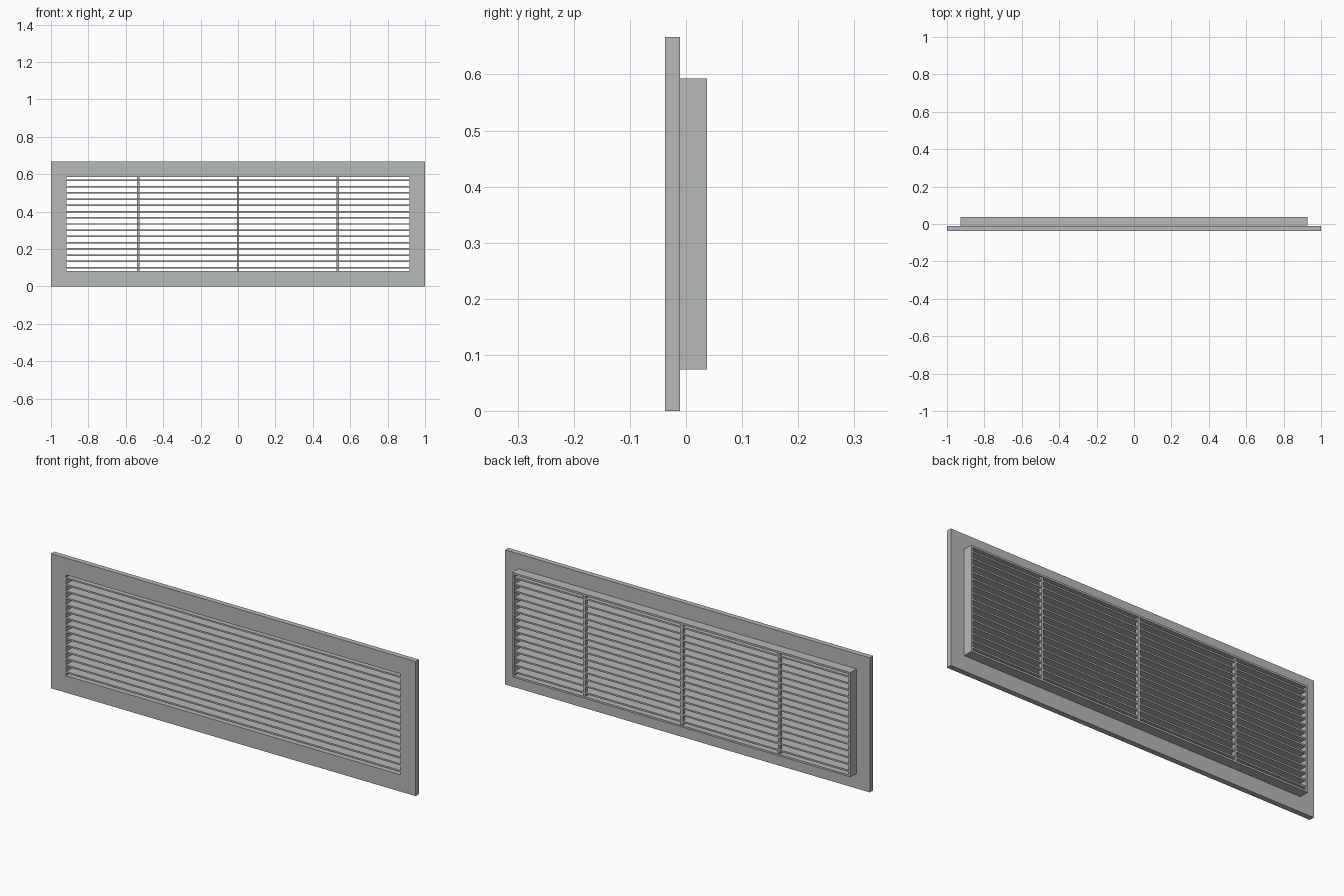
import bpy
import bmesh

if "Cube" in bpy.data.objects:
    bpy.data.objects.remove(bpy.data.objects["Cube"])

# Single painted-metal colour
metal = bpy.data.materials.new("grey_metal")
metal.diffuse_color = (0.47, 0.49, 0.48, 1)
metal.use_nodes = True
metal.node_tree.nodes["Principled BSDF"].inputs["Base Color"].default_value = metal.diffuse_color

W, H = 2.0, 0.667           # face plate size
MID = H / 2                 # centre height
OPEN_X, OPEN_Z = 0.917, 0.25  # half size of the opening
FRONT, STEP, BACK = -0.037, -0.011, 0.037


def finish(name, bm):
    bmesh.ops.recalc_face_normals(bm, faces=bm.faces)
    mesh = bpy.data.meshes.new(name)
    bm.to_mesh(mesh)
    bm.free()
    mesh.materials.append(metal)
    obj = bpy.data.objects.new(name, mesh)
    bpy.context.collection.objects.link(obj)
    return obj


def box(name, x0, x1, y0, y1, z0, z1):
    bm = bmesh.new()
    bmesh.ops.create_cube(bm, size=1)
    for v in bm.verts:
        v.co = (x1 if v.co.x > 0 else x0,
                y1 if v.co.y > 0 else y0,
                z1 if v.co.z > 0 else z0)
    return finish(name, bm)


def ring(name, half_x, half_z, y0, y1):
    """Rectangular frame around the opening."""
    bm = bmesh.new()
    loops = []
    for hx, hz, y in ((half_x, half_z, y0), (half_x, half_z, y1),
                      (OPEN_X, OPEN_Z, y1), (OPEN_X, OPEN_Z, y0)):
        loops.append([bm.verts.new((sx * hx, y, MID + sz * hz))
                      for sx, sz in ((-1, -1), (1, -1), (1, 1), (-1, 1))])
    for k in range(4):
        a, b = loops[k], loops[(k + 1) % 4]
        for i in range(4):
            j = (i + 1) % 4
            bm.faces.new((a[i], a[j], b[j], b[i]))
    return finish(name, bm)


# Face plate and the duct collar behind it
ring("face_plate", W / 2, H / 2, FRONT, STEP)
ring("rear_collar", 0.927, 0.2595, STEP, BACK)

# Horizontal slats
for i in range(15):
    z = MID + (i - 7) / 30
    box(f"slat_{i + 1}", -OPEN_X, OPEN_X, FRONT + 0.001, BACK - 0.004,
        z - 0.004, z + 0.004)

# Vertical support bars threaded through the back of the slats
for i, x in enumerate((-0.533, 0, 0.533)):
    box(f"support_bar_{i + 1}", x - 0.006, x + 0.006, 0.017, BACK - 0.003,
        MID - OPEN_Z, MID + OPEN_Z)
